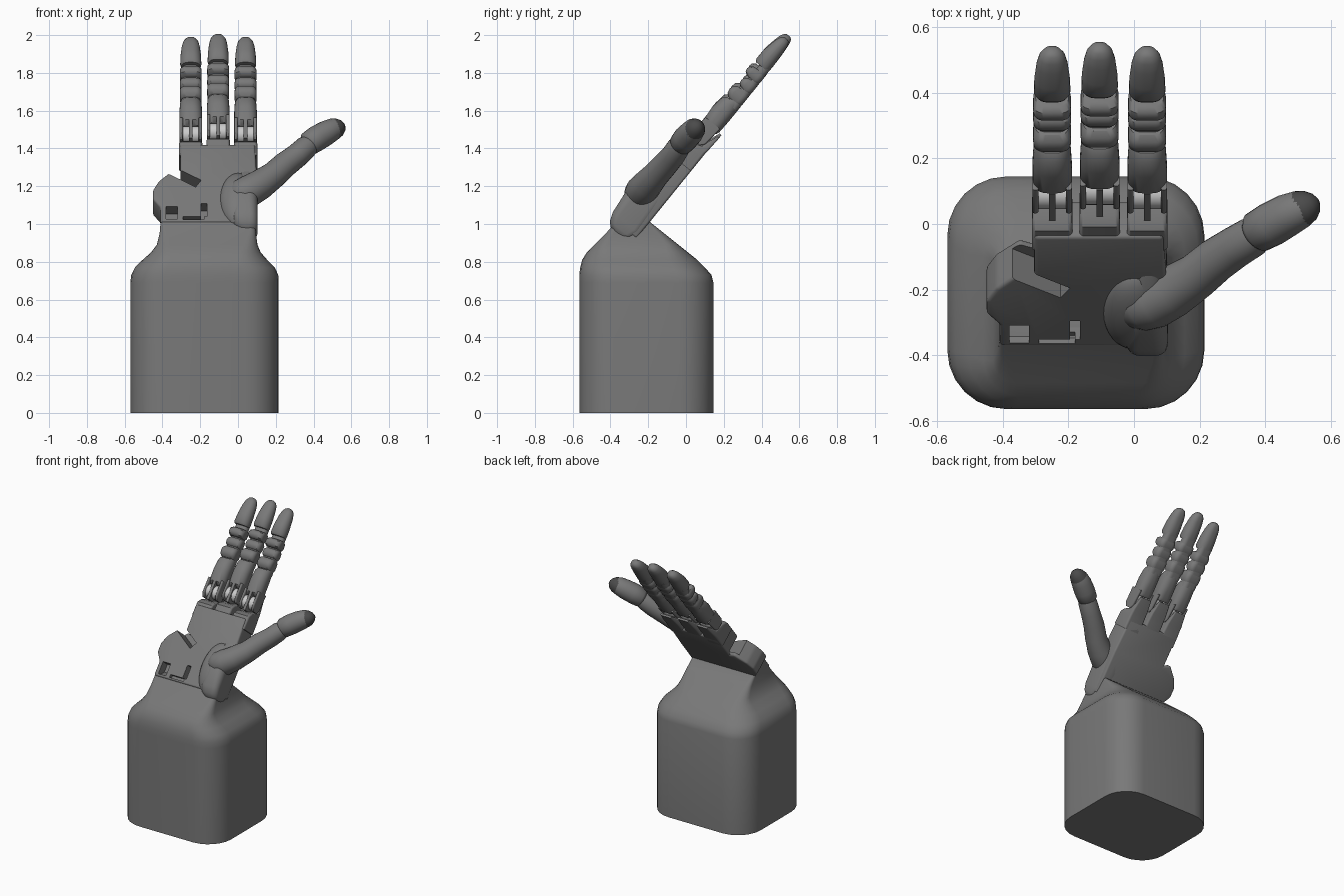
import bpy, bmesh, math
from mathutils import Vector, Matrix

if "Cube" in bpy.data.objects:
    bpy.data.objects.remove(bpy.data.objects["Cube"])


def material(name, rgb):
    m = bpy.data.materials.new(name)
    m.use_nodes = True
    m.diffuse_color = (*rgb, 1)
    m.node_tree.nodes["Principled BSDF"].inputs["Base Color"].default_value = (*rgb, 1)
    return m


GREY = material("grey plastic", (0.19, 0.19, 0.19))
DARK = material("dark rubber", (0.07, 0.07, 0.07))
LIGHT = material("light metal", (0.6, 0.6, 0.6))

# Hand frame: x across, v along the leaning palm, w out of the palm
TILT = math.radians(51)
U = Vector((0, math.cos(TILT), math.sin(TILT)))
N = Vector((0, -math.sin(TILT), math.cos(TILT)))
ORIGIN = Vector((0, -0.2, 1.0))


def hand(x, w, v):
    return ORIGIN + Vector((x, 0, 0)) + U * v + N * w


def world(x, y, z):
    return Vector((x, y, z))


def finish(name, bm, mat, angle=40):
    bmesh.ops.recalc_face_normals(bm, faces=bm.faces)
    me = bpy.data.meshes.new(name)
    bm.to_mesh(me)
    bm.free()
    ob = bpy.data.objects.new(name, me)
    bpy.context.collection.objects.link(ob)
    me.materials.append(mat)
    bpy.ops.object.select_all(action="DESELECT")
    ob.select_set(True)
    bpy.context.view_layer.objects.active = ob
    if angle:
        bpy.ops.object.shade_smooth_by_angle(angle=math.radians(angle))
    return ob


def skin(name, rings, mat, angle=40):
    """Join rings of points into a closed skin."""
    bm = bmesh.new()
    vs = [[bm.verts.new(p) for p in ring] for ring in rings]
    n = len(vs[0])
    for a, b in zip(vs, vs[1:]):
        for i in range(n):
            bm.faces.new((a[i], a[(i + 1) % n], b[(i + 1) % n], b[i]))
    bm.faces.new(vs[0])
    bm.faces.new(vs[-1])
    return finish(name, bm, mat, angle)


def loft(name, sections, mat, place=hand, angle=40):
    """Sections: height, x min, x max, depth min, depth max, corner radius."""
    rings = []
    for t, x0, x1, y0, y1, r in sections:
        r = min(r, 0.49 * (x1 - x0), 0.49 * (y1 - y0))
        ring = []
        corners = ((x1 - r, y1 - r), (x0 + r, y1 - r), (x0 + r, y0 + r), (x1 - r, y0 + r))
        for k, (cx, cy) in enumerate(corners):
            for j in range(7):
                a = math.pi / 2 * (k + j / 6)
                ring.append(place(cx + r * math.cos(a), cy + r * math.sin(a), t))
        rings.append(ring)
    return skin(name, rings, mat, angle)


def tube(name, path, mat):
    """Path points: x, y, z, radius."""
    pts = [Vector(p[:3]) for p in path]
    rings = []
    for i, p in enumerate(path):
        d = (pts[min(i + 1, len(pts) - 1)] - pts[max(i - 1, 0)]).normalized()
        a = d.cross(N).normalized()
        b = d.cross(a)
        rings.append([pts[i] + (a * math.cos(t) + b * math.sin(t)) * p[3]
                      for t in (math.tau * k / 24 for k in range(24))])
    return skin(name, rings, mat, 60)


def box(name, x, v, w, size, turn=0, mat=GREY):
    bm = bmesh.new()
    bmesh.ops.create_cube(bm, size=1)
    bmesh.ops.scale(bm, verts=bm.verts, vec=size)
    bmesh.ops.rotate(bm, verts=bm.verts, matrix=Matrix.Rotation(turn, 3, "Z"))
    for p in bm.verts:
        p.co = hand(p.co.x + x, p.co.z + w, p.co.y + v)
    return finish(name, bm, mat, 0)


# Forearm block with rounded corners and a ridge under the palm
loft("forearm_base", [
    (0.0, -0.57, 0.215, -0.565, 0.145, 0.18),
    (0.69, -0.57, 0.215, -0.565, 0.145, 0.18),
    (0.73, -0.565, 0.213, -0.565, 0.135, 0.18),
    (0.77, -0.545, 0.195, -0.56, 0.10, 0.17),
    (0.81, -0.505, 0.155, -0.55, 0.06, 0.15),
    (0.85, -0.46, 0.12, -0.525, 0.01, 0.11),
    (0.89, -0.43, 0.103, -0.485, -0.04, 0.07),
    (0.95, -0.415, 0.095, -0.425, -0.115, 0.04),
    (1.01, -0.41, 0.09, -0.37, -0.19, 0.02)], GREY, world)

# Palm: bevelled outline extruded through its thickness
outline = [(0.1, -0.10), (-0.41, -0.10), (-0.41, 0.0), (-0.45, 0.055), (-0.45, 0.12),
           (-0.42, 0.18), (-0.35, 0.25), (-0.305, 0.23), (-0.305, 0.43), (0.09, 0.43), (0.1, 0.2)]
bm = bmesh.new()
face = bm.faces.new([bm.verts.new(hand(x, 0.0, v)) for x, v in outline])
new = bmesh.ops.extrude_face_region(bm, geom=[face])["geom"]
bmesh.ops.translate(bm, verts=[g for g in new if isinstance(g, bmesh.types.BMVert)], vec=N * 0.143)
bmesh.ops.recalc_face_normals(bm, faces=bm.faces)
bmesh.ops.bevel(bm, geom=[e for e in bm.edges], offset=0.012, segments=3,
                profile=0.5, affect="EDGES", clamp_overlap=True)
palm = finish("palm", bm, GREY)

# Recesses in the palm: little finger groove, square socket, slot and step
for i, (x, v, w, size, turn) in enumerate([
        (-0.29, 0.21, 0.125, (0.19, 0.055, 0.2), math.radians(-32)),
        (-0.35, -0.04, 0.14, (0.06, 0.085, 0.12), 0),
        (-0.18, -0.02, 0.14, (0.03, 0.09, 0.12), 0),
        (-0.235, -0.075, 0.145, (0.11, 0.02, 0.06), 0)]):
    cutter = box("palm_cutter_%d" % i, x, v, w, size, turn)
    cutter.hide_render = True
    cutter.hide_set(True)
    cutter.display_type = "WIRE"
    mod = palm.modifiers.new("recess", "BOOLEAN")
    mod.operation = "DIFFERENCE"
    mod.solver = "EXACT"
    mod.object = cutter
    bpy.context.view_layer.objects.active = palm
    bpy.ops.object.modifier_apply(modifier=mod.name)
    bpy.data.objects.remove(cutter)

# Rounded heel on the thumb side
loft("thumb_heel", [
    (-0.15, 0.02, 0.08, 0.06, 0.12, 0.03),
    (-0.138, -0.0, 0.095, 0.035, 0.145, 0.04),
    (-0.115, -0.02, 0.102, 0.015, 0.168, 0.04),
    (-0.07, -0.03, 0.104, 0.0, 0.185, 0.04),
    (0.06, -0.03, 0.104, 0.0, 0.2, 0.05),
    (0.16, -0.02, 0.1, 0.0, 0.18, 0.05),
    (0.26, 0.0, 0.092, 0.01, 0.135, 0.04)], GREY)

# Soft mound at the root of the thumb
bm = bmesh.new()
bmesh.ops.create_uvsphere(bm, u_segments=32, v_segments=16, radius=1)
for p in bm.verts:
    p.co = hand(0.0 + p.co.x * 0.098, 0.12 + p.co.z * 0.075, 0.06 + p.co.y * 0.18)
finish("thumb_mound", bm, GREY)

# Thumb: two lengths and a dark end pad
tube("thumb_lower", [
    (-0.03, -0.275, 1.125, 0.03), (-0.015, -0.265, 1.135, 0.06), (0.015, -0.25, 1.155, 0.08),
    (0.06, -0.235, 1.175, 0.085), (0.12, -0.205, 1.21, 0.08), (0.19, -0.16, 1.26, 0.071),
    (0.25, -0.11, 1.315, 0.068), (0.31, -0.07, 1.36, 0.064), (0.36, -0.04, 1.405, 0.062),
    (0.39, -0.02, 1.425, 0.05)], GREY)
tube("thumb_tip", [
    (0.36, -0.035, 1.415, 0.045), (0.375, -0.025, 1.425, 0.064), (0.42, 0.0, 1.455, 0.068),
    (0.47, 0.028, 1.484, 0.065), (0.51, 0.046, 1.505, 0.058), (0.535, 0.056, 1.516, 0.045)], GREY)
tube("thumb_pad", [
    (0.51, 0.046, 1.503, 0.058), (0.535, 0.056, 1.513, 0.048),
    (0.552, 0.064, 1.52, 0.032), (0.562, 0.068, 1.524, 0.012)], DARK)


# Finger parts use sections: v, half width, back w, front w, corner radius
def finger_part(name, x, shift, sections, mat=GREY):
    return loft(name, [(v + shift, x - h, x + h, b, f, r) for v, h, b, f, r in sections], mat)


for label, x, s in (("outer", -0.25, 0.0), ("middle", -0.105, 0.02), ("index", 0.04, 0.0)):
    # Palm lobe with a thin lip behind the knuckle
    finger_part(label + "_palm_lobe", x, s, [
        (0.36, 0.062, 0.0, 0.138, 0.012), (0.45, 0.062, 0.0, 0.135, 0.015),
        (0.475, 0.06, 0.0, 0.11, 0.015), (0.50, 0.058, -0.002, 0.04, 0.012),
        (0.59, 0.042, -0.006, 0.008, 0.007)])
    # Metal knuckle with a centre link
    bm = bmesh.new()
    turn = Matrix.Rotation(math.pi / 2, 4, "Y")
    bmesh.ops.create_cone(bm, cap_ends=True, segments=24, radius1=0.046, radius2=0.046,
                          depth=0.084, matrix=Matrix.Translation(hand(x, 0.07, 0.55 + s)) @ turn)
    finish(label + "_knuckle", bm, LIGHT)
    box(label + "_knuckle_link", x, 0.55 + s, 0.08, (0.02, 0.13, 0.085))
    for side in (-1, 1):
        finger_part(label + "_cheek", x + side * 0.051, s, [
            (0.495, 0.007, 0.05, 0.1, 0.005), (0.52, 0.009, 0.03, 0.122, 0.008),
            (0.63, 0.009, 0.02, 0.12, 0.008)])
    # Finger lengths and knuckle rolls
    finger_part(label + "_lower", x, s, [
        (0.595, 0.054, 0.02, 0.095, 0.03), (0.615, 0.06, 0.013, 0.12, 0.045),
        (0.70, 0.06, 0.01, 0.127, 0.05), (0.765, 0.057, 0.01, 0.118, 0.05),
        (0.785, 0.052, 0.012, 0.10, 0.04)])
    finger_part(label + "_core", x, s, [
        (0.76, 0.052, 0.011, 0.088, 0.03), (1.05, 0.047, 0.012, 0.07, 0.03)])
    for name, a, b, front in (("roll_lower", 0.79, 0.865, 0.116),
                              ("middle", 0.87, 0.935, 0.097),
                              ("roll_upper", 0.94, 1.0, 0.112)):
        d = b - a
        finger_part(label + "_" + name, x, s, [
            (a, 0.05, 0.014, front - 0.022, 0.03), (a + d * 0.2, 0.057, 0.01, front - 0.005, 0.03),
            (a + d * 0.5, 0.058, 0.01, front, 0.03), (a + d * 0.8, 0.057, 0.01, front - 0.005, 0.03),
            (b, 0.05, 0.014, front - 0.022, 0.03)])
    finger_part(label + "_tip", x, s, [
        (1.025, 0.05, 0.014, 0.095, 0.035), (1.04, 0.056, 0.011, 0.106, 0.045),
        (1.10, 0.054, 0.012, 0.105, 0.045), (1.16, 0.048, 0.016, 0.094, 0.04),
        (1.195, 0.04, 0.02, 0.085, 0.034), (1.215, 0.027, 0.027, 0.074, 0.024),
        (1.223, 0.01, 0.04, 0.062, 0.01)])
